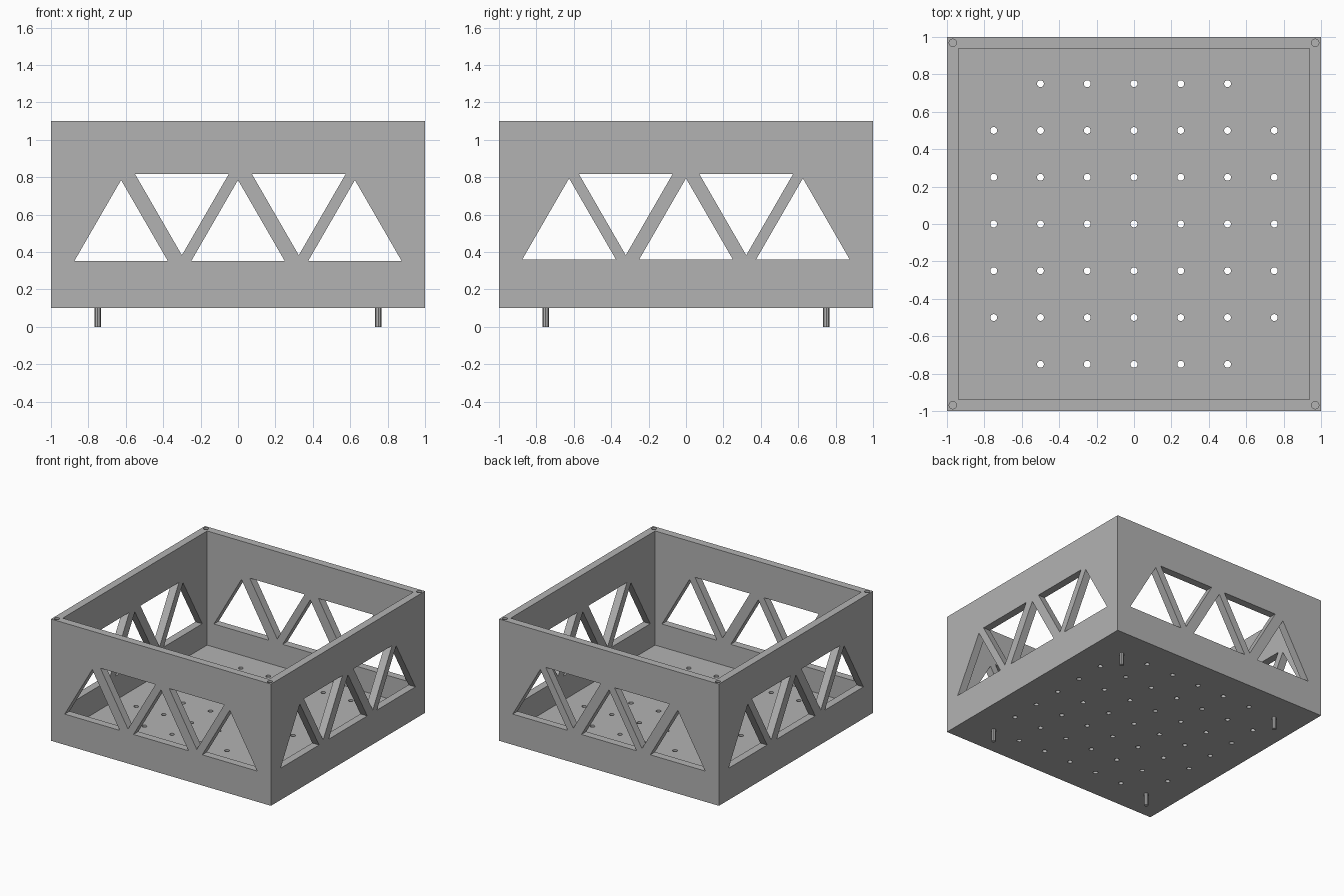
import bpy, bmesh
from math import cos, sin, tau
from mathutils import Matrix, Vector

if "Cube" in bpy.data.objects:
    bpy.data.objects.remove(bpy.data.objects["Cube"], do_unlink=True)

BOTTOM, TOP, WALL = 0.1, 1.1, 0.0625
FLOOR = BOTTOM + WALL
SIDE, RISE = 0.5, 0.433          # truss opening size

grey = bpy.data.materials.new("plain grey")
grey.use_nodes = True
colour = (0.45, 0.45, 0.45, 1)
grey.diffuse_color = colour
grey.node_tree.nodes["Principled BSDF"].inputs["Base Color"].default_value = colour


def prism(bm, outline, start, sweep):
    """Extrude a closed outline of points along a sweep vector."""
    face = bm.faces.new([bm.verts.new(Vector(p) + Vector(start)) for p in outline])
    out = bmesh.ops.extrude_face_region(bm, geom=[face])
    moved = [g for g in out["geom"] if isinstance(g, bmesh.types.BMVert)]
    bmesh.ops.translate(bm, verts=moved, vec=sweep)


def ring(radius, sides):
    return [(radius * cos(tau * i / sides), radius * sin(tau * i / sides), 0)
            for i in range(sides)]


def square(half):
    return [(-half, -half, 0), (half, -half, 0), (half, half, 0), (-half, half, 0)]


def make(name, bm):
    bmesh.ops.recalc_face_normals(bm, faces=bm.faces)
    mesh = bpy.data.meshes.new(name)
    bm.to_mesh(mesh)
    bm.free()
    mesh.materials.append(grey)
    obj = bpy.data.objects.new(name, mesh)
    bpy.context.collection.objects.link(obj)
    return obj


def cut(target, bm):
    """Subtract the shapes from the target and discard the cutter."""
    cutter = make("cutter", bm)
    cutter.hide_render = True
    mod = target.modifiers.new("cut", "BOOLEAN")
    mod.operation, mod.solver, mod.object = "DIFFERENCE", "EXACT", cutter
    bpy.context.view_layer.objects.active = target
    bpy.ops.object.modifier_apply(modifier=mod.name)
    bpy.data.objects.remove(cutter, do_unlink=True)


# Open-topped box
bm = bmesh.new()
prism(bm, square(1), (0, 0, BOTTOM), (0, 0, TOP - BOTTOM))
box = make("box", bm)
bm = bmesh.new()
prism(bm, square(1 - WALL), (0, 0, FLOOR), (0, 0, 1.5))
cut(box, bm)


# Triangular truss openings through opposite walls
def truss(base, ceiling, inverted, turn):
    bm = bmesh.new()
    shapes = [(c, base, RISE) for c in (-0.625, 0, 0.625)]
    shapes += [(c, ceiling, -RISE) for c in inverted]
    for c, z, rise in shapes:
        outline = [(c - SIDE / 2, 0, z), (c + SIDE / 2, 0, z), (c, 0, z + rise)]
        prism(bm, outline, (0, -1.5, 0), (0, 3, 0))
    bmesh.ops.rotate(bm, verts=bm.verts, matrix=Matrix.Rotation(turn, 3, "Z"))
    return bm


cut(box, truss(0.352, 0.816, (-0.3, 0.325), 0))
cut(box, truss(0.361, 0.816, (-0.322, 0.322), tau / 4))

# Grid of floor holes, leaving the corners for the pegs
bm = bmesh.new()
for i in range(-3, 4):
    for j in range(-3, 4):
        if abs(i) + abs(j) < 6:
            prism(bm, ring(0.0185, 16), (i / 4, j / 4, 0), (0, 0, 0.3))

# Blind sockets in the top corners of the rim
corners = [(x, y) for x in (-1, 1) for y in (-1, 1)]
for x, y in corners:
    p = 1 - WALL / 2
    prism(bm, ring(0.02, 16), (x * p, y * p, TOP - 0.11), (0, 0, 0.3))
cut(box, bm)

# Pegs under the floor
bm = bmesh.new()
for x, y in corners:
    prism(bm, ring(0.0165, 8), (x * 0.75, y * 0.75, 0), (0, 0, BOTTOM + 0.01))
make("pegs", bm)
